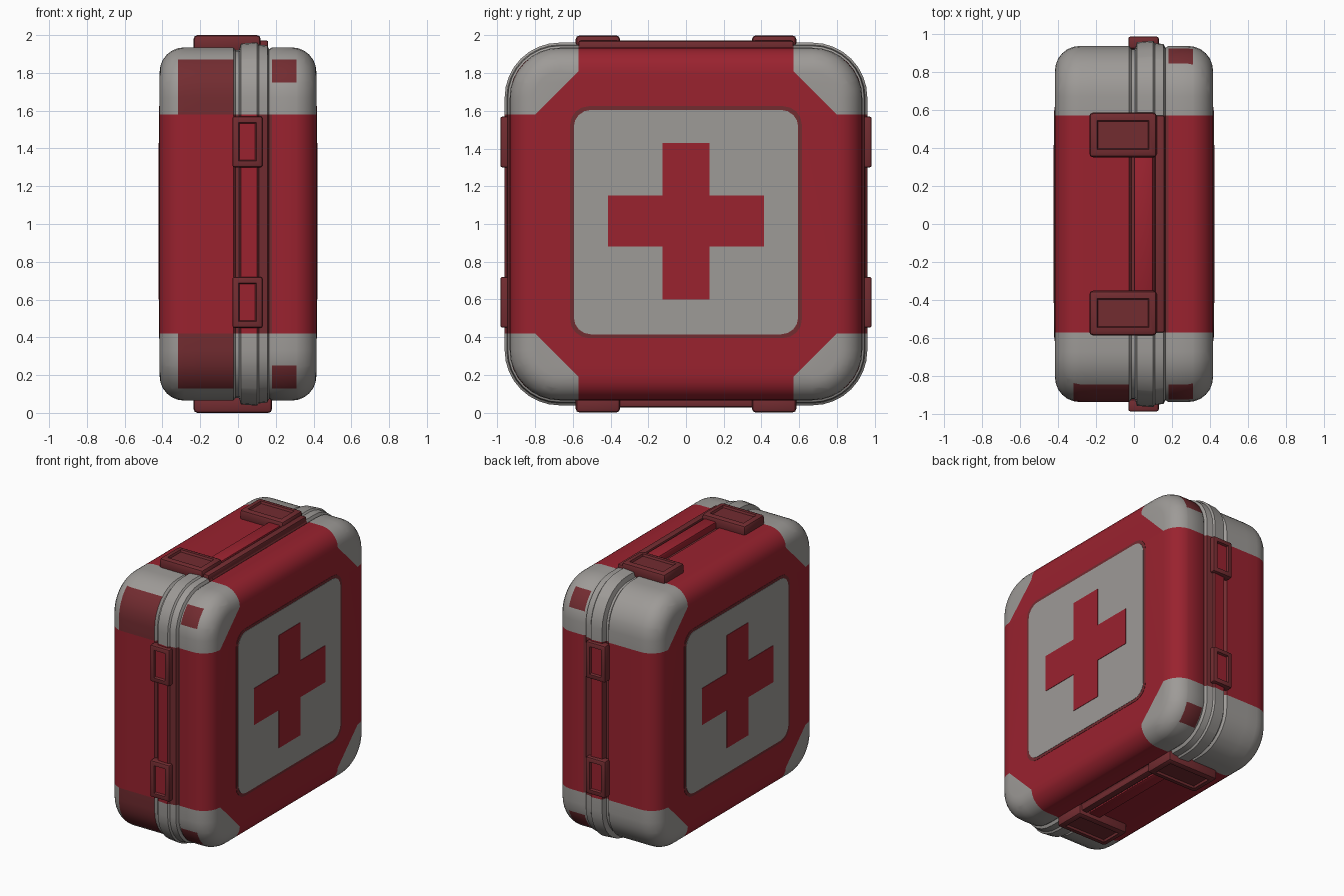
import bpy, bmesh, math
from mathutils import Vector

cube = bpy.data.objects.get("Cube")
if cube:
    bpy.data.objects.remove(cube, do_unlink=True)


def material(name, rgb):
    m = bpy.data.materials.new(name)
    m.use_nodes = True
    m.diffuse_color = (*rgb, 1)
    m.node_tree.nodes["Principled BSDF"].inputs["Base Color"].default_value = (*rgb, 1)
    return m


RED = material("case red", (0.32, 0.016, 0.028))
GREY = material("warm grey", (0.34, 0.325, 0.31))
WORN = material("worn dark red", (0.17, 0.025, 0.03))


def finish(bm, name, mats, angle=35):
    bmesh.ops.recalc_face_normals(bm, faces=bm.faces)
    mesh = bpy.data.meshes.new(name)
    bm.to_mesh(mesh)
    bm.free()
    for m in mats:
        mesh.materials.append(m)
    ob = bpy.data.objects.new(name, mesh)
    bpy.context.collection.objects.link(ob)
    bpy.ops.object.select_all(action="DESELECT")
    ob.select_set(True)
    bpy.context.view_layer.objects.active = ob
    bpy.ops.object.shade_smooth_by_angle(angle=math.radians(angle))
    return ob


def outline(half, radius, steps=8):
    """Rounded square as (y, z) points around the case centre."""
    pts = []
    for q in range(4):
        mid = math.radians(45 + 90 * q)
        cy = math.copysign(half - radius, math.cos(mid))
        cz = math.copysign(half - radius, math.sin(mid))
        for i in range(steps + 1):
            a = math.radians(90) * (q + i / steps)
            pts.append((cy + radius * math.cos(a), 1 + cz + radius * math.sin(a)))
    return pts


# Case shell: rounded squares lofted from side to side, with a raised seam rim
EDGE = 0.13
arc = [(0.285 + EDGE * math.cos(t), 0.805 + EDGE * math.sin(t))
       for t in (math.radians(90 * i / 6) for i in range(7))]
seam = [(0.18, 0.935), (0.165, 0.925), (0.155, 0.945), (0.11, 0.95), (0.1, 0.962),
        (0.015, 0.955), (0.005, 0.92), (-0.012, 0.92), (-0.025, 0.935)]
profile = arc + seam + [(-x, h) for x, h in reversed(arc)]
bm = bmesh.new()
rings = [[bm.verts.new((x, y, z)) for y, z in outline(h, h - 0.67)] for x, h in profile]
for a, b in zip(rings, rings[1:]):
    for i in range(len(a)):
        j = (i + 1) % len(a)
        bm.faces.new((a[i], a[j], b[j], b[i]))
bm.faces.new(rings[0])
bm.faces.new(rings[-1])

# Cut the colour borders of the corner guards and their marks
CAP, CAP_Z, DIAG = 0.57, 0.58, 1.38
MARK_LOW, MARK_HIGH = 0.75, 0.87


def cut(co, no):
    geom = bm.verts[:] + bm.edges[:] + bm.faces[:]
    bmesh.ops.bisect_plane(bm, geom=geom, plane_co=co, plane_no=no, dist=1e-5)


for s in (-1, 1):
    cut((0, s * CAP, 1), (0, 1, 0))
    for d in (CAP_Z, MARK_LOW, MARK_HIGH):
        cut((0, 0, 1 + s * d), (0, 0, 1))
    for t in (-1, 1):
        cut((0, s * DIAG, 1), (0, s, t))
cut((-0.2, 0, 1), (1, 0, 0))
cut((0.31, 0, 1), (1, 0, 0))
for f in bm.faces:
    c = f.calc_center_median()
    y, d = abs(c.y), abs(c.z - 1)
    cap = y > CAP and d > CAP_Z and y + d > DIAG
    small_mark = 0.18 < c.x < 0.31 and MARK_LOW < d < MARK_HIGH
    large_mark = -0.32 < c.x < -0.02 and d < MARK_HIGH and c.y < 0
    if cap:
        f.material_index = 2 if (small_mark or large_mark) and y > 0.7 else 1
    elif -0.02 < c.x < 0.015 or 0.1 < c.x < 0.175:
        f.material_index = 2
finish(bm, "case_shell", (RED, GREY, WORN))


def plate(name, pts, x0, x1, mat):
    """Thin flat plate on a side of the case."""
    bm = bmesh.new()
    face = bm.faces.new([bm.verts.new((x0, y, z)) for y, z in pts])
    out = bmesh.ops.extrude_face_region(bm, geom=[face])["geom"]
    bmesh.ops.translate(bm, verts=[v for v in out if isinstance(v, bmesh.types.BMVert)],
                        vec=(x1 - x0, 0, 0))
    finish(bm, name, (mat,))


# Side panels with crosses
W, H, A = 0.125, 0.415, 0.135
cross = [(W, A), (W, H), (-W, H), (-W, A), (-H, A), (-H, -A),
         (-W, -A), (-W, -H), (W, -H), (W, -A), (H, -A), (H, A)]
cross = [(y, z + 1.015) for y, z in cross]
for side, s in (("left", 1), ("right", -1)):
    plate(side + "_panel_border", [(y, z + 0.01) for y, z in outline(0.615, 0.1, 4)],
          s * 0.412, s * 0.417, WORN)
    plate(side + "_panel", [(y, z + 0.01) for y, z in outline(0.595, 0.09, 4)],
          s * 0.413, s * 0.419, GREY)
    plate(side + "_cross", cross, s * 0.415, s * 0.422, RED)


def block(name, lo, hi, mats, out=None, bevel=0.012):
    """Bevelled box; the face towards 'out' is tapered and gets a sunken field."""
    bm = bmesh.new()
    bmesh.ops.create_cube(bm, size=1)
    lo, hi = Vector(lo), Vector(hi)
    for v in bm.verts:
        v.co = (lo + hi) / 2 + Vector(c * d for c, d in zip(v.co, hi - lo))
    bmesh.ops.bevel(bm, geom=bm.edges[:], offset=bevel, segments=2, affect="EDGES", profile=0.5)
    if out:
        out = Vector(out)
        bm.normal_update()
        top = max(bm.faces, key=lambda f: f.normal.dot(out) * 10 + f.calc_area())
        bmesh.ops.inset_region(bm, faces=[top], thickness=0.03)
        bmesh.ops.inset_region(bm, faces=[top], thickness=0.008)
        bmesh.ops.translate(bm, verts=top.verts, vec=out * -0.015)
        top.material_index = 1
    finish(bm, name, mats)


# Latches across the seam on the front and back
for face, s in (("front", -1), ("back", 1)):
    for level, z0, z1 in (("lower", 0.45, 0.72), ("upper", 1.3, 1.57)):
        y0, y1 = sorted((s * 0.92, s * 0.985))
        block(f"{face}_{level}_latch", (-0.03, y0, z0), (0.13, y1, z1), (WORN, RED), (0, s, 0))

# Handle mounts and grip on the top, matching feet and bar underneath
for level, s, x1 in (("top", 1, 0.12), ("bottom", -1, 0.18)):
    def span(a, b):
        return sorted((1 + s * a, 1 + s * b))
    z0, z1 = span(0.91, 1.0)
    for end, t in (("front", -1), ("back", 1)):
        y0, y1 = sorted((t * 0.35, t * 0.585))
        block(f"{level}_{end}_mount", (-0.235, y0, z0), (x1, y1, z1), (WORN, WORN), (0, 0, s), 0.02)
    z0, z1 = span(0.92, 0.972)
    block(f"{level}_grip", (0.0, -0.36, z0), (0.1, 0.36, z1), (RED,))
    block(f"{level}_grip_edge", (0.11, -0.57, z0), (0.16, 0.57, z1), (WORN,), None, 0.01)
